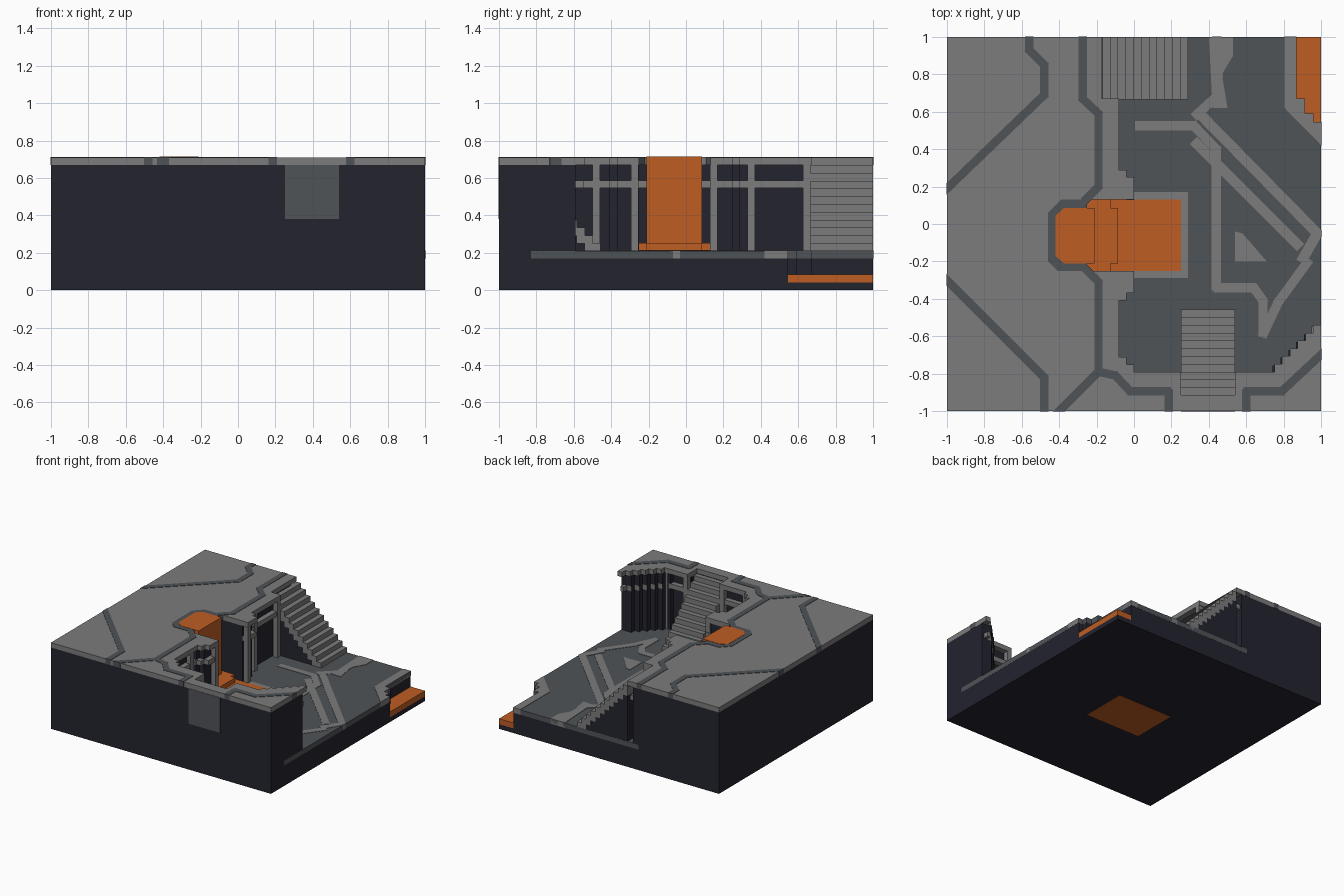
import bpy, bmesh
from mathutils import Vector

if "Cube" in bpy.data.objects:
    bpy.data.objects.remove(bpy.data.objects["Cube"])


def material(name, rgb):
    m = bpy.data.materials.new(name)
    m.use_nodes = True
    m.diffuse_color = (*rgb, 1)
    m.node_tree.nodes["Principled BSDF"].inputs["Base Color"].default_value = (*rgb, 1)
    return m


ROCK = material("dark rock", (0.017, 0.017, 0.028))
LIGHT = material("light stone", (0.2, 0.2, 0.2))
GREY = material("dark stone", (0.08, 0.088, 0.096))
LAVA = material("orange lava", (0.52, 0.11, 0.017))

FLOOR, TOP, SLAB, STEP = 0.21, 0.71, 0.67, 0.5 / 12


def add_prism(bm, pts, z0, z1):
    face = bm.faces.new([bm.verts.new((x, y, z0)) for x, y in pts])
    out = bmesh.ops.extrude_face_region(bm, geom=[face])["geom"]
    for v in out:
        if isinstance(v, bmesh.types.BMVert):
            v.co.z = z1


def finish(name, bm, mat):
    bmesh.ops.recalc_face_normals(bm, faces=bm.faces)
    me = bpy.data.meshes.new(name)
    bm.to_mesh(me)
    bm.free()
    me.materials.append(mat)
    ob = bpy.data.objects.new(name, me)
    bpy.context.collection.objects.link(ob)
    return ob


def prism(name, pts, z0, z1, mat):
    bm = bmesh.new()
    add_prism(bm, pts, z0, z1)
    return finish(name, bm, mat)


def rect(x0, x1, y0, y1):
    return [(x0, y0), (x1, y0), (x1, y1), (x0, y1)]


def boxes(name, items, mat):
    bm = bmesh.new()
    for x0, x1, y0, y1, z0, z1 in items:
        add_prism(bm, rect(x0, x1, y0, y1), z0, z1)
    return finish(name, bm, mat)


def strokes(name, paths, width, z0, z1, mat):
    """Inlaid bands along paths, trimmed to the square."""
    bm = bmesh.new()
    for path in paths:
        for a, b in zip(path, path[1:]):
            a, b = Vector(a), Vector(b)
            d = (b - a).normalized() * width / 2
            n = Vector((-d.y, d.x))
            s, e = a - d * 0.6, b + d * 0.6
            add_prism(bm, [s - n, e - n, e + n, s + n], z0, z1)
    for axis in ((1, 0, 0), (-1, 0, 0), (0, 1, 0), (0, -1, 0)):
        n = Vector(axis)
        cut = bmesh.ops.bisect_plane(bm, geom=bm.verts[:] + bm.edges[:] + bm.faces[:],
                                     plane_co=n * 1.002, plane_no=n, clear_outer=True)
        edges = [g for g in cut["geom_cut"] if isinstance(g, bmesh.types.BMEdge)]
        bmesh.ops.holes_fill(bm, edges=edges)
    return finish(name, bm, mat)


# Lower ground, with a stepped notch for the corner lava
corner = [(0.87, 1), (0.87, 0.67), (0.915, 0.67), (0.915, 0.59), (0.96, 0.59), (0.96, 0.545), (1, 0.545)]
prism("ground_base", rect(-1, 1, -1, 1), 0.002, 0.04, ROCK)
prism("ground_rock", [(-1, 1), (-1, -1), (1, -1)] + corner[::-1], 0.04, 0.17, ROCK)
prism("corner_lava", corner + [(1, 1)], 0.04, 0.085, LAVA)
E = 1.001
prism("lower_floor", [(-0.27, E), (-0.27, -0.83), (E, -0.83), (E, 0.545)]
      + corner[-2::-1][:-1] + [(0.87, E)], 0.17, FLOOR, GREY)

# Cliff edge from the north, round the lava notch, to the east side
edge = [(-0.17, 1), (-0.17, 0.67), (-0.08, 0.67), (-0.08, 0.29), (-0.04, 0.29), (-0.04, 0.25),
        (0, 0.25), (0, 0.13), (-0.25, 0.13), (-0.25, -0.25), (0, -0.25), (0, -0.37),
        (-0.04, -0.37), (-0.04, -0.41), (-0.08, -0.41), (-0.08, -0.71), (-0.04, -0.71),
        (-0.04, -0.75), (0, -0.75), (0, -0.79), (0.25, -0.79), (0.25, -0.915), (0.54, -0.915),
        (0.54, -0.79), (0.75, -0.79)]
for k in range(6):
    x, y = 0.75 + k * STEP, -0.79 + (k + 1) * STEP
    edge += [(x, y), (x + STEP, y)]


def plateau(shift, outer):
    pts = []
    for x, y in edge:
        in_stair = 0.2 < x < 0.6 and y < -0.75
        nx = x if in_stair or x > 0.99 else x - shift
        ny = y - shift if y < -0.5 else y
        pts.append((min(nx, outer), min(ny, outer)))
    return pts + [(outer, -outer), (-outer, -outer), (-outer, outer)]


prism("cliff_rock", plateau(0.05, 1), 0.04, SLAB, ROCK)
prism("cliff_ledge", plateau(0.008, 0.98), 0.547, 0.587, LIGHT)
prism("upper_floor", plateau(0, 1), SLAB, TOP, LIGHT)

# Wall pillars under the upper floor
pillars = [(-0.1, -0.48), (-0.02, -0.275), (-0.02, 0.148), (-0.1, 0.35), (-0.1, 0.645),
           (0.02, -0.81), (0.23, -0.81), (0.56, -0.81), (0.74, -0.81)]
boxes("wall_pillars", [(x - 0.02, x + 0.02, y - 0.02, y + 0.02, FLOOR, SLAB) for x, y in pillars], LIGHT)

# Two staircases, each a run of stone treads over rock fill
north, north_fill, south, south_fill = [], [], [], []
for i in range(11):
    top = FLOOR + (i + 1) * STEP
    low = max(top - 2 * STEP, FLOOR - 0.02)
    x1 = 0.29 - i * STEP
    y1 = -0.457 - i * STEP
    north.append((x1 - STEP, x1, 0.665, E, low, top))
    south.append((0.25, 0.54, y1 - STEP, y1, low, top))
    if low > FLOOR:
        north_fill.append((x1 - STEP, x1, 0.67, 1, FLOOR, low))
        south_fill.append((0.255, 0.535, y1 - STEP, y1, FLOOR, low))
boxes("north_stairs", north, LIGHT)
boxes("south_stairs", south, LIGHT)
boxes("north_stair_fill", north_fill, ROCK)
boxes("south_stair_fill", south_fill, ROCK)
prism("front_wall_patch", rect(0.25, 0.54, -1.002, -0.99), 0.38, SLAB, GREY)

# Lava spring, fall, splash collar and pool
prism("spring_rim", [(-0.46, 0.06), (-0.46, -0.2), (-0.41, -0.25), (-0.25, -0.25),
                     (-0.25, 0.13), (-0.39, 0.13)], SLAB, TOP + 0.003, GREY)
prism("lava_spring", [(-0.42, 0.045), (-0.42, -0.17), (-0.375, -0.21), (-0.21, -0.21),
                      (-0.21, 0.085), (-0.375, 0.085)], SLAB, TOP + 0.005, LAVA)
prism("lava_fall", rect(-0.3, -0.21, -0.21, 0.085), FLOOR, TOP, LAVA)
prism("lava_collar", [(-0.25, -0.25), (-0.125, -0.25), (-0.125, -0.21), (-0.085, -0.21),
                      (-0.085, 0.085), (-0.125, 0.085), (-0.125, 0.13), (-0.25, 0.13)],
      FLOOR, FLOOR + STEP, LAVA)
prism("lava_pool", rect(-0.25, 0.25, -0.25, 0.13), 0, FLOOR + 0.005, LAVA)
prism("pool_rim", rect(-0.24, 0.29, -0.29, 0.17), 0.17, FLOOR + 0.003, LIGHT)

# Dark seams in the upper floor
strokes("upper_seams", [
    [(-1.02, 0.17), (-0.48, 0.69), (-0.48, 0.85), (-0.56, 0.93), (-0.56, 1.02)],
    [(-1.02, -0.28), (-0.48, -0.82), (-0.48, -1.02)],
    [(-0.275, 1.02), (-0.275, 0.67), (-0.19, 0.59), (-0.19, 0.2), (-0.26, 0.13)],
    [(-0.26, -0.24), (-0.19, -0.31), (-0.19, -0.79), (-0.42, -1.02)],
    [(-0.19, -0.79), (-0.1, -0.81), (-0.02, -0.895), (0.185, -0.895), (0.185, -1.02)],
    [(0.6, -1.02), (0.6, -0.895), (0.79, -0.895), (1.02, -0.68)],
], 0.045, SLAB, TOP + 0.003, GREY)

# Pale paths inlaid in the lower floor
strokes("floor_paths", [
    [(0.02, 0.525), (0.32, 0.525), (0.44, 0.4), (0.44, -0.34), (0.64, -0.34), (0.69, -0.41),
     (0.69, -0.59), (0.77, -0.42), (0.93, -0.2)],
    [(0.44, 1.02), (0.46, 0.9), (0.44, 0.68), (0.33, 0.58)],
], 0.05, 0.17, FLOOR + 0.003, LIGHT)
strokes("diagonal_paths", [
    [(0.33, 0.435), (0.88, -0.115)],
    [(0.37, 0.57), (0.98, -0.05)],
    [(0.98, -0.05), (0.9, -0.19)],
], 0.055, 0.17, FLOOR + 0.003, LIGHT)
prism("floor_triangle", [(0.54, -0.04), (0.54, -0.2), (0.71, -0.2), (0.58, -0.05)],
      0.17, FLOOR + 0.003, LIGHT)
prism("north_path", [(0.4, E), (0.42, 0.62), (0.5, 0.62), (0.47, 0.8), (0.53, 0.9), (0.53, E)],
      0.17, FLOOR + 0.003, LIGHT)
prism("lava_shore", [(0.805, 1.002), (0.805, 0.62), (1.002, 0.42), (1.002, 0.545)]
      + corner[-2::-1][:-1] + [(0.87, 1.002)], 0.17, FLOOR + 0.003, LIGHT)
